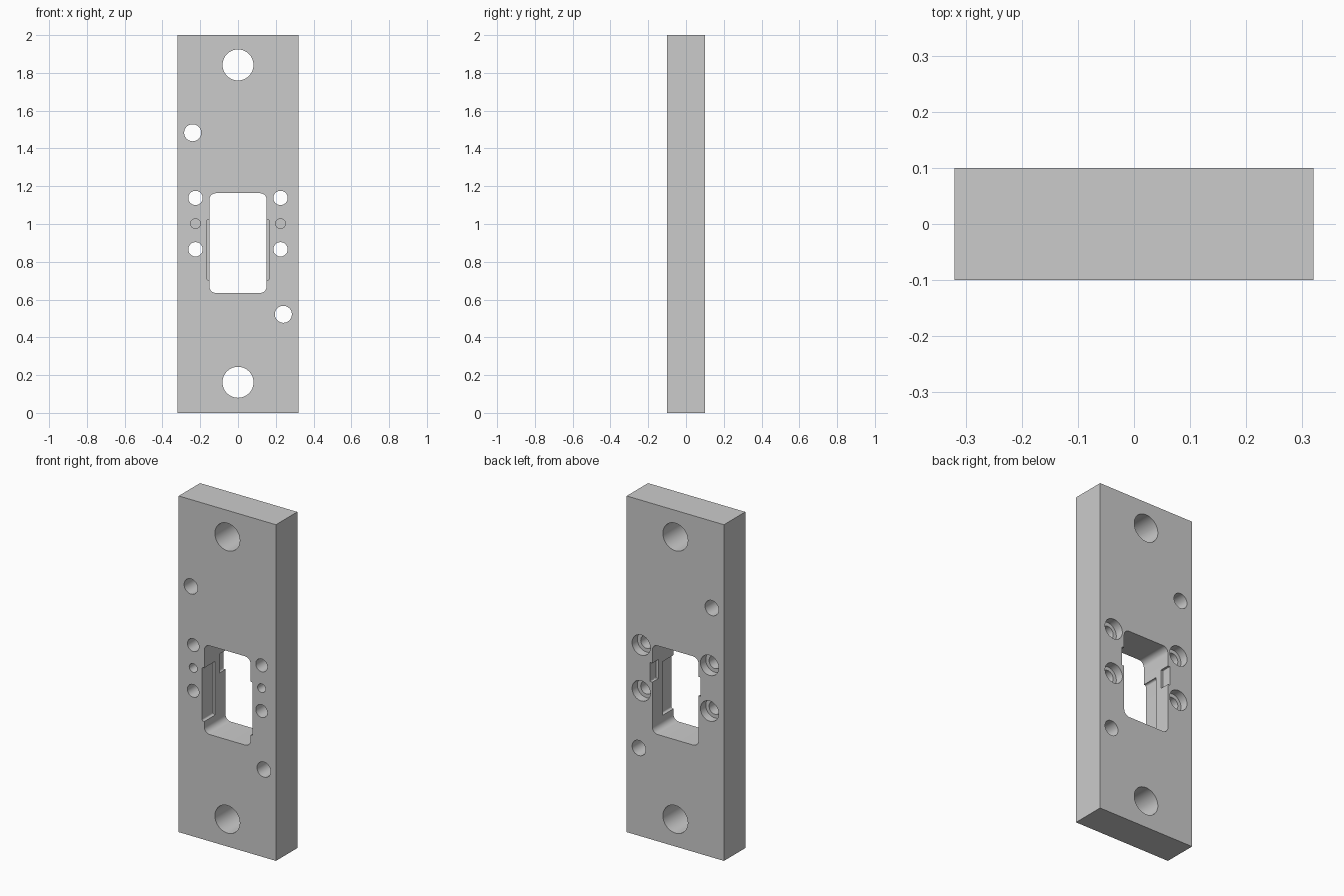
import bpy, bmesh, math

if "Cube" in bpy.data.objects:
    bpy.data.objects.remove(bpy.data.objects["Cube"])

def prism(name, outline, y0, y1):
    """Extrude a closed x-z outline from y0 to y1."""
    bm = bmesh.new()
    face = bm.faces.new([bm.verts.new((x, y0, z)) for x, z in outline])
    ext = bmesh.ops.extrude_face_region(bm, geom=[face])
    for v in ext["geom"]:
        if isinstance(v, bmesh.types.BMVert):
            v.co.y = y1
    bmesh.ops.recalc_face_normals(bm, faces=bm.faces[:])
    mesh = bpy.data.meshes.new(name)
    bm.to_mesh(mesh)
    bm.free()
    obj = bpy.data.objects.new(name, mesh)
    bpy.context.collection.objects.link(obj)
    return obj

def circle(x, z, r, n=48):
    return [(x + r * math.cos(2 * math.pi * i / n), z + r * math.sin(2 * math.pi * i / n))
            for i in range(n)]

def rounded_rect(hw, z0, z1, r, n=8):
    corners = [(hw - r, z1 - r), (r - hw, z1 - r), (r - hw, z0 + r), (hw - r, z0 + r)]
    return [(cx + r * math.cos(math.pi / 2 * (k + i / n)), cz + r * math.sin(math.pi / 2 * (k + i / n)))
            for k, (cx, cz) in enumerate(corners) for i in range(n + 1)]

# Main plate
plate = prism("mounting_plate", [(-.32, 0), (.32, 0), (.32, 2), (-.32, 2)], -.1, .1)

# Each cut: outline, start depth, end depth
cuts = [
    (rounded_rect(.152, .635, 1.163, .035), -.2, .2),   # central window
    (rounded_rect(.167, .703, 1.022, .01), -.2, .003),  # front side recesses
    (rounded_rect(.167, .937, 1.05, .004), .043, .2),   # rear side notches
    (circle(0, 1.842, .082), -.2, .2),                  # large end holes
    (circle(0, .162, .082), -.2, .2),
    (circle(-.24, 1.483, .045), -.2, .2),               # offset holes
    (circle(.24, .522, .045), -.2, .2),
]
for s in (-1, 1):
    cuts.append((circle(s * .225, 1.002, .026), -.2, 0))      # blind pin holes
    for z in (1.138, .866):
        cuts.append((circle(s * .225, z, .038), -.2, .2))     # screw holes
        cuts.append((circle(s * .225, z, .06), .05, .2))      # rear counterbores

# Cut everything, then remove the cutters
cutters = []
for outline, y0, y1 in cuts:
    cutter = prism("cutter", outline, y0, y1)
    cutter.hide_render = True
    cutters.append(cutter)
    mod = plate.modifiers.new("cut", 'BOOLEAN')
    mod.operation = 'DIFFERENCE'
    mod.solver = 'EXACT'
    mod.object = cutter

bpy.context.view_layer.update()
result = bpy.data.meshes.new_from_object(plate.evaluated_get(bpy.context.evaluated_depsgraph_get()))
plate.modifiers.clear()
plate.data = result
for cutter in cutters:
    bpy.data.objects.remove(cutter, do_unlink=True)

# Smooth bores, crisp edges
bpy.context.view_layer.objects.active = plate
plate.select_set(True)
bpy.ops.object.shade_smooth_by_angle(angle=math.radians(30))
